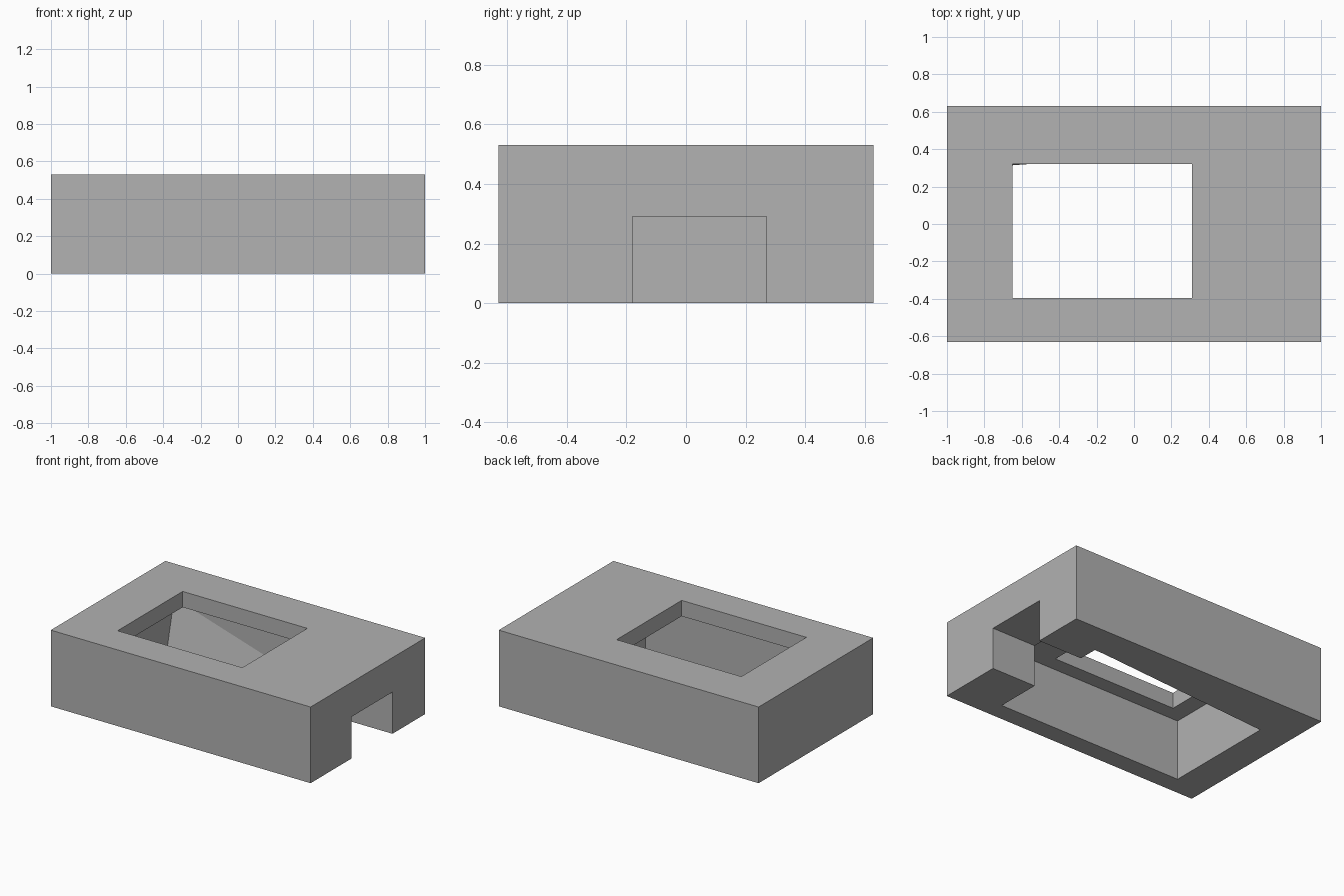
import bpy

cube = bpy.data.objects.get("Cube")
if cube:
    bpy.data.objects.remove(cube, do_unlink=True)

grey = bpy.data.materials.new("plain grey")
grey.use_nodes = True
grey.diffuse_color = (0.445, 0.445, 0.445, 1)
shader = next(n for n in grey.node_tree.nodes if n.type == "BSDF_PRINCIPLED")
shader.inputs["Base Color"].default_value = grey.diffuse_color


def block(name, x, y, z):
    """Box given by its (low, high) limits along each axis."""
    bpy.ops.mesh.primitive_cube_add(size=1)
    obj = bpy.context.object
    obj.name = name
    for v in obj.data.vertices:
        v.co = [limits[int(c > 0)] for limits, c in zip((x, y, z), v.co)]
    obj.data.materials.append(grey)
    return obj


def cut(target, cutter):
    """Subtract the cutter from the target, then discard it."""
    cutter.hide_render = True
    mod = target.modifiers.new(cutter.name, "BOOLEAN")
    mod.operation = "DIFFERENCE"
    mod.solver = "EXACT"
    mod.object = cutter
    bpy.context.view_layer.objects.active = target
    bpy.ops.object.modifier_apply(modifier=mod.name)
    bpy.data.objects.remove(cutter, do_unlink=True)


# Outer block
housing = block("housing", (-1, 1), (-0.63, 0.63), (0, 0.53))

# Hollow underside, with one lower corner leaning inward
pocket = block("pocket_cutter", (-0.775, 0.66), (-0.5, 0.405), (-0.02, 0.42))
for v in pocket.data.vertices:
    if v.co.x < 0 and v.co.y > 0 and v.co.z < 0:
        v.co.y = 0.3
tri = pocket.modifiers.new("split faces", "TRIANGULATE")
bpy.context.view_layer.objects.active = pocket
bpy.ops.object.modifier_apply(modifier=tri.name)
cut(housing, pocket)

# Window through the top plate
cut(housing, block("window_cutter", (-0.65, 0.31), (-0.395, 0.32), (0.3, 0.6)))

# Side passage into the hollow
cut(housing, block("passage_cutter", (0.5, 1.1), (-0.18, 0.27), (-0.1, 0.29)))

for face in housing.data.polygons:
    face.use_smooth = False
    face.material_index = 0
